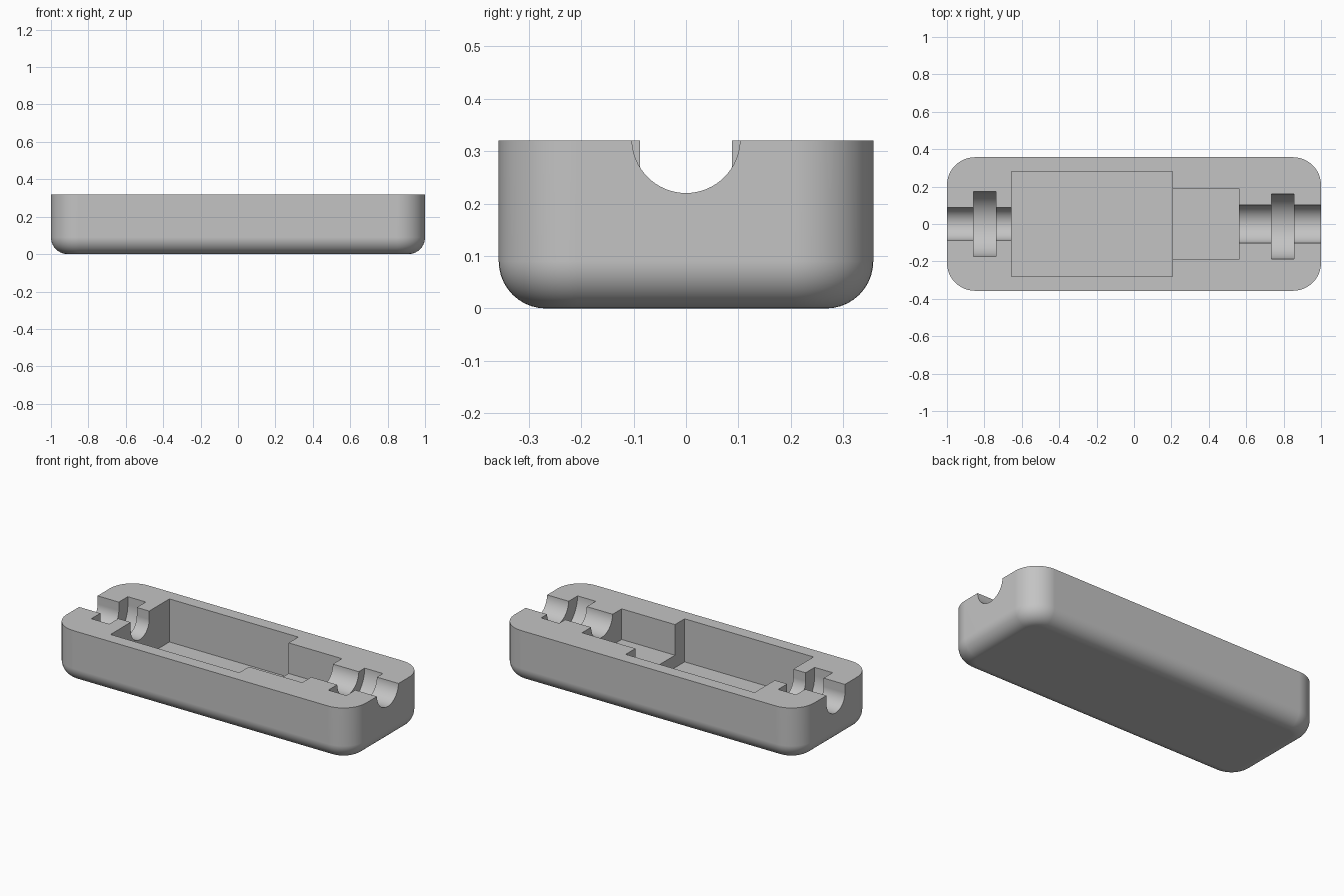
import bpy, bmesh
from math import sin, cos, pi, radians

if "Cube" in bpy.data.objects:
    bpy.data.objects.remove(bpy.data.objects["Cube"], do_unlink=True)

HX, HY, HEIGHT = 1.0, 0.357, 0.32
CORNER, BOTTOM = 0.15, 0.09
ABOVE = 0.5  # cutters rise past the rim

grey = bpy.data.materials.new("plain_grey")
grey.use_nodes = True
grey.diffuse_color = (0.55, 0.55, 0.55, 1)
grey.node_tree.nodes["Principled BSDF"].inputs["Base Color"].default_value = (0.55, 0.55, 0.55, 1)


def loft(name, rings):
    """Join equal-length rings of points into a closed solid."""
    bm = bmesh.new()
    loops = [[bm.verts.new(p) for p in ring] for ring in rings]
    n = len(loops[0])
    for low, high in zip(loops, loops[1:]):
        for i in range(n):
            j = (i + 1) % n
            bm.faces.new((low[i], low[j], high[j], high[i]))
    bm.faces.new(loops[0][::-1])
    bm.faces.new(loops[-1])
    bmesh.ops.recalc_face_normals(bm, faces=bm.faces)
    mesh = bpy.data.meshes.new(name)
    bm.to_mesh(mesh)
    bm.free()
    obj = bpy.data.objects.new(name, mesh)
    bpy.context.collection.objects.link(obj)
    mesh.materials.append(grey)
    return obj


def rounded_ring(inset, z, steps=12):
    """Rounded rectangle, shrunk by inset."""
    r = CORNER - inset
    ring = []
    for quarter, (sx, sy) in enumerate(((1, 1), (-1, 1), (-1, -1), (1, -1))):
        for k in range(steps + 1):
            a = (quarter + k / steps) * pi / 2
            ring.append((sx * (HX - CORNER) + r * cos(a), sy * (HY - CORNER) + r * sin(a), z))
    return ring


def pocket(x0, x1, half_width, floor):
    """Rectangular recess."""
    corners = ((x0, -half_width), (x1, -half_width), (x1, half_width), (x0, half_width))
    return loft("pocket_cutter", [[(x, y, z) for x, y in corners] for z in (floor, ABOVE)])


def channel(x0, x1, y, radius, axis_z, steps=32):
    """Round-bottomed groove running along x, open at the top."""
    section = [(y + radius, ABOVE), (y - radius, ABOVE)]
    section += [(y - radius * cos(pi * k / steps), axis_z - radius * sin(pi * k / steps))
                for k in range(steps + 1)]
    return loft("channel_cutter", [[(x, py, pz) for py, pz in section] for x in (x0, x1)])


# Tray body: rounded bottom edge and straight walls
rings = []
for k in range(11):
    a = k / 10 * pi / 2
    rings.append(rounded_ring(BOTTOM * (1 - sin(a)), BOTTOM * (1 - cos(a))))
rings.append(rounded_ring(0, HEIGHT))
body = loft("tray_body", rings)

# Recesses: two pockets, two end grooves, two wider collar slots
cutters = [
    pocket(-0.655, 0.206, 0.281, 0.06),
    pocket(0.15, 0.562, 0.189, 0.135),
    channel(-1.1, -0.6, 0, 0.088, 0.27),
    channel(0.5, 1.1, 0, 0.103, 0.323),
    channel(-0.858, -0.738, 0, 0.174, 0.27),
    channel(0.735, 0.856, -0.014, 0.174, 0.323),
]
bpy.context.view_layer.objects.active = body
for cutter in cutters:
    cutter.hide_render = True
    mod = body.modifiers.new("cut", 'BOOLEAN')
    mod.operation = 'DIFFERENCE'
    mod.solver = 'EXACT'
    mod.object = cutter
    bpy.ops.object.modifier_apply(modifier=mod.name)
    bpy.data.objects.remove(cutter, do_unlink=True)

# Smooth curves, crisp edges
bpy.ops.object.select_all(action='DESELECT')
body.select_set(True)
bpy.ops.object.shade_smooth_by_angle(angle=radians(25))
weighted = body.modifiers.new("even_shading", 'WEIGHTED_NORMAL')
weighted.keep_sharp = True
